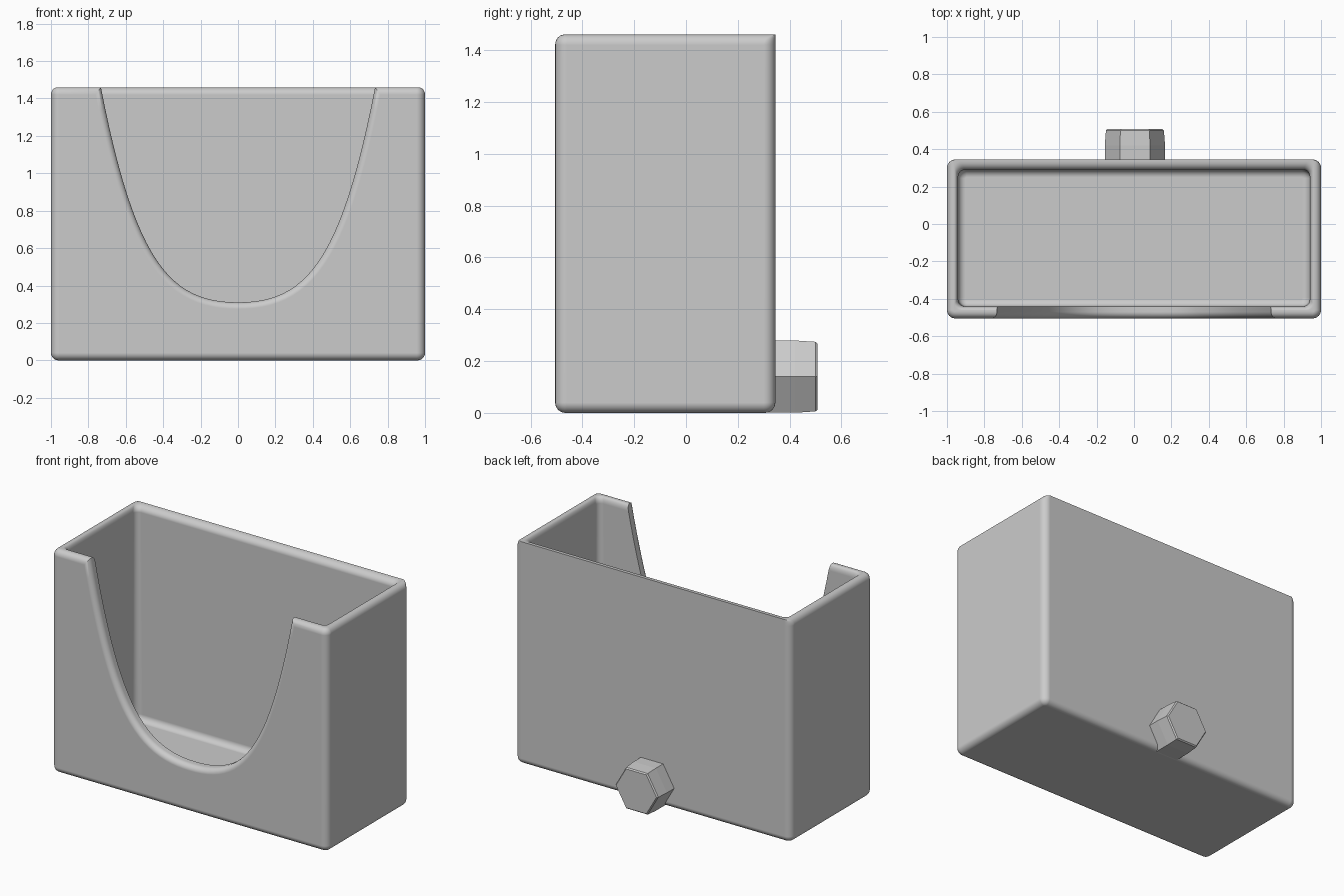
import bpy, bmesh, math
from mathutils import Vector

if "Cube" in bpy.data.objects:
    bpy.data.objects.remove(bpy.data.objects["Cube"])

grey = bpy.data.materials.new("light grey plastic")
grey.use_nodes = True
colour = (0.6, 0.6, 0.6, 1)
grey.diffuse_color = colour
grey.node_tree.nodes["Principled BSDF"].inputs["Base Color"].default_value = colour

FRONT, BACK, HEIGHT = -0.505, 0.345, 1.46
STEPS = 6
QUARTER = [math.pi / 2 * i / STEPS for i in range(STEPS + 1)]


def loft(name, rings):
    """Skin a list of equal-length closed rings and cap both ends."""
    bm = bmesh.new()
    loops = [[bm.verts.new(p) for p in ring] for ring in rings]
    for a, b in zip(loops, loops[1:]):
        for i in range(len(a)):
            j = (i + 1) % len(a)
            bm.faces.new((a[i], a[j], b[j], b[i]))
    bm.faces.new(loops[0][::-1])
    bm.faces.new(loops[-1])
    bmesh.ops.recalc_face_normals(bm, faces=bm.faces)
    mesh = bpy.data.meshes.new(name)
    bm.to_mesh(mesh)
    bm.free()
    obj = bpy.data.objects.new(name, mesh)
    bpy.context.collection.objects.link(obj)
    obj.data.materials.append(grey)
    return obj


def activate(obj):
    bpy.ops.object.select_all(action='DESELECT')
    obj.select_set(True)
    bpy.context.view_layer.objects.active = obj


def rounded_rect(x, front, back, radius, z):
    ring = []
    corners = [(x, back), (-x, back), (-x, front), (x, front)]
    for k, (cx, cy) in enumerate(corners):
        cx -= math.copysign(radius, cx)
        cy += radius if cy == front else -radius
        for a in QUARTER:
            a += k * math.pi / 2
            ring.append((cx + radius * math.cos(a), cy + radius * math.sin(a), z))
    return ring


# Box shell: outside going up, over the rim, inside going down
rings = []
R = 0.04
for a in QUARTER:
    i = R * (1 - math.sin(a))
    rings.append(rounded_rect(1 - i, FRONT + i, BACK - i, 0.045 - i, R * (1 - math.cos(a))))
for a in QUARTER:
    i = 0.035 * (1 - math.cos(a))      # back outer edge stays sharp
    rings.append(rounded_rect(1 - i, FRONT + i, BACK, 0.045 - i, HEIGHT - R * (1 - math.sin(a))))
for a in QUARTER:
    i = 1 - math.sin(a)
    rings.append(rounded_rect(0.94 + 0.02 * i, -0.44 - 0.02 * i, 0.29 + 0.045 * i,
                              0.035, HEIGHT - R * (1 - math.cos(a))))
for a in QUARTER:
    i = R * (1 - math.cos(a))
    rings.append(rounded_rect(0.94 - i, -0.44 + i, 0.29 - i, 0.045 - i,
                              0.06 + R * (1 - math.sin(a))))
box = loft("holder_box", rings)

# Scooped front opening, flared at the outside for a rounded lip
P = [Vector(p) for p in ((0, 0.31), (0.36, 0.31), (0.55, 0.52), (0.733, HEIGHT))]
N = 24
half, normals = [], []
for k in range(N + 1):
    t = k / N
    s = 1 - t
    half.append(P[0] * s**3 + P[1] * 3 * s * s * t + P[2] * 3 * s * t * t + P[3] * t**3)
    d = (P[1] - P[0]) * s * s + (P[2] - P[1]) * 2 * s * t + (P[3] - P[2]) * t * t
    d.normalize()
    normals.append(Vector((d.y, -d.x)))
half.append(half[-1] + d * 0.2)
normals.append(normals[-1])


def scoop_ring(offset, y):
    pts = [p + n * offset for p, n in zip(half, normals)]
    return [(-p.x, y, p.y) for p in reversed(pts[1:])] + [(p.x, y, p.y) for p in pts]


LIP = 0.035
layers = [scoop_ring(LIP, FRONT - 0.1)]
layers += [scoop_ring(LIP * (1 - math.sin(a)), FRONT + LIP * (1 - math.cos(a))) for a in QUARTER]
layers.append(scoop_ring(0, -0.2))
cutter = loft("scoop_cutter", layers)
cutter.hide_render = True
activate(box)
cut = box.modifiers.new("scoop", 'BOOLEAN')
cut.operation = 'DIFFERENCE'
cut.solver = 'EXACT'
cut.object = cutter
bpy.ops.object.modifier_apply(modifier=cut.name)
bpy.data.objects.remove(cutter)
bpy.ops.object.shade_smooth_by_angle(angle=math.radians(35))
weighted = box.modifiers.new("clean shading", 'WEIGHTED_NORMAL')
weighted.keep_sharp = True


# Six-sided knob on the back
def hexagon(radius, y):
    return [(0.005 + radius * math.cos(k * math.pi / 3), y,
             0.14 + radius * math.sin(k * math.pi / 3)) for k in range(6)]


loft("back_knob", [hexagon(0.161, BACK - 0.03), hexagon(0.161, 0.42),
                   hexagon(0.155, 0.5), hexagon(0.147, 0.508)])
